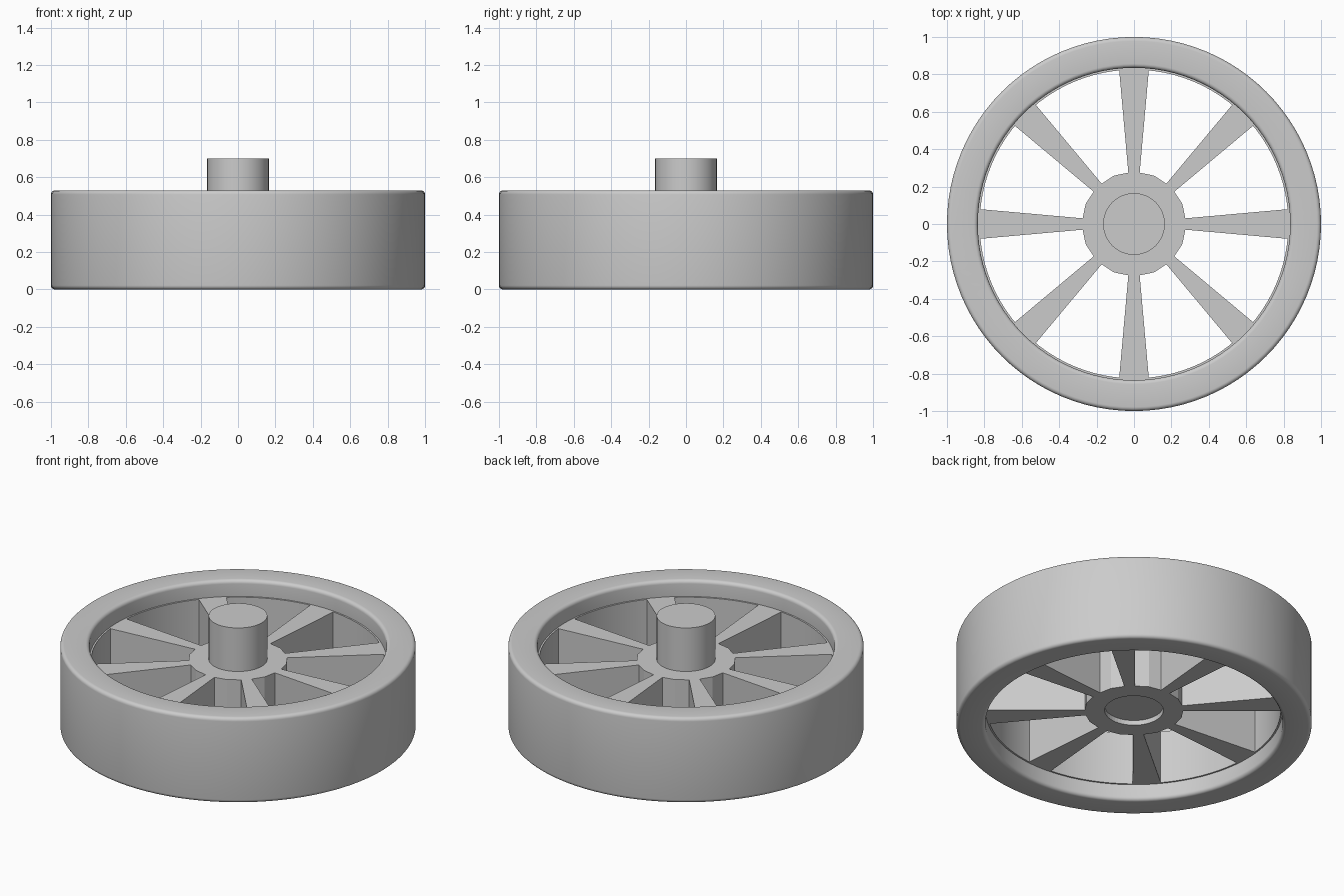
import bpy, bmesh
from math import sin, cos, pi, radians

if "Cube" in bpy.data.objects:
    bpy.data.objects.remove(bpy.data.objects["Cube"])

grey = bpy.data.materials.new("light_grey")
grey.use_nodes = True
grey.diffuse_color = (0.6, 0.6, 0.6, 1)
grey.node_tree.nodes["Principled BSDF"].inputs["Base Color"].default_value = (0.6, 0.6, 0.6, 1)

HEIGHT = 0.53
WEB_LOW, WEB_HIGH = 0.10, 0.43
SPOKES = 8


def polar(r, a, z=0.0):
    return (r * cos(a), r * sin(a), z)


def finish(name, bm, smooth=True):
    bmesh.ops.recalc_face_normals(bm, faces=bm.faces)
    mesh = bpy.data.meshes.new(name)
    bm.to_mesh(mesh)
    bm.free()
    mesh.materials.append(grey)
    ob = bpy.data.objects.new(name, mesh)
    bpy.context.collection.objects.link(ob)
    bpy.ops.object.select_all(action='DESELECT')
    ob.select_set(True)
    bpy.context.view_layer.objects.active = ob
    if smooth:
        bpy.ops.object.shade_smooth_by_angle(angle=radians(35))
    return ob


def fillet(cr, cz, r, start, steps=5):
    """Quarter circle of profile points, turning counter-clockwise."""
    angles = [radians(start + 90 * i / steps) for i in range(steps + 1)]
    return [(cr + r * cos(a), cz + r * sin(a)) for a in angles]


def closed_lathe(name, profile, segs):
    bm = bmesh.new()
    rings = [[bm.verts.new(polar(r, 2 * pi * s / segs, z)) for r, z in profile]
             for s in range(segs)]
    n = len(profile)
    for s in range(segs):
        a, b = rings[s], rings[(s + 1) % segs]
        for i in range(n):
            j = (i + 1) % n
            bm.faces.new((a[i], b[i], b[j], a[j]))
    return finish(name, bm)


# Rim with rounded edges and a narrow ledge at the spokes
f = 0.022
profile = (fillet(1 - f, f, f, 270)
           + fillet(1 - f, HEIGHT - f, f, 0)
           + fillet(0.835 + f, HEIGHT - f, f, 90)
           + [(0.835, WEB_HIGH), (0.825, WEB_HIGH), (0.825, WEB_LOW), (0.835, WEB_LOW)]
           + fillet(0.835 + f, f, f, 180))
closed_lathe("rim", profile, 96)

# Hub and tapered spokes as one star-shaped plate with a bore
bm = bmesh.new()
outline = []
for k in range(SPOKES):
    a = 2 * pi * k / SPOKES
    outline += [polar(0.276, a - 0.11, WEB_LOW), polar(0.828, a - 0.096, WEB_LOW),
                polar(0.828, a, WEB_LOW), polar(0.828, a + 0.096, WEB_LOW),
                polar(0.276, a + 0.11, WEB_LOW), polar(0.28, a + pi / SPOKES, WEB_LOW)]
bore = [polar(0.165, 2 * pi * s / 48, WEB_LOW) for s in range(48)]
edges = []
for loop in (outline, bore):
    vs = [bm.verts.new(p) for p in loop]
    edges += [bm.edges.new((v, vs[(i + 1) % len(vs)])) for i, v in enumerate(vs)]
bmesh.ops.triangle_fill(bm, use_beauty=True, edges=edges)
top = bmesh.ops.extrude_face_region(bm, geom=bm.faces[:], use_keep_orig=True)["geom"]
bmesh.ops.translate(bm, vec=(0, 0, WEB_HIGH - WEB_LOW),
                    verts=[g for g in top if isinstance(g, bmesh.types.BMVert)])
finish("hub_and_spokes", bm, smooth=False)

# Axle, set slightly into the underside of the hub
low, high = 0.13, 0.70
bm = bmesh.new()
bmesh.ops.create_cone(bm, cap_ends=True, segments=48, radius1=0.165, radius2=0.165,
                      depth=high - low)
bmesh.ops.translate(bm, vec=(0, 0, (low + high) / 2), verts=bm.verts)
finish("axle", bm)
